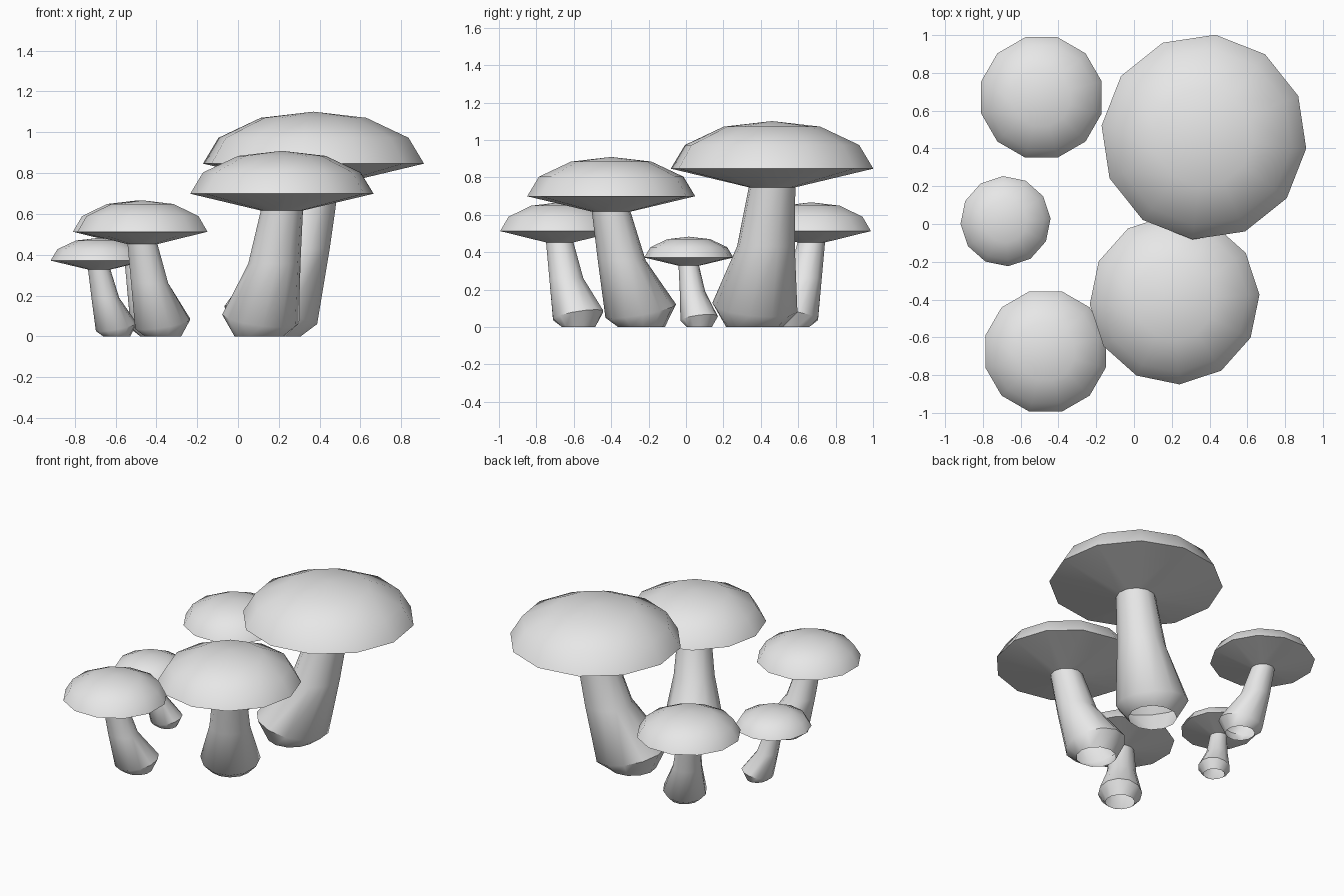
import bpy
import bmesh
from math import cos, sin, tau, radians

if "Cube" in bpy.data.objects:
    bpy.data.objects.remove(bpy.data.objects["Cube"])

SIDES = 12

grey = bpy.data.materials.new("pale_grey")
grey.use_nodes = True
grey.diffuse_color = (0.8, 0.8, 0.8, 1)
grey.node_tree.nodes["Principled BSDF"].inputs["Base Color"].default_value = (0.8, 0.8, 0.8, 1)


def loft(name, rings, apex=None):
    """Skin rings of (radius, z, x offset, tilt), optionally closed by an apex point."""
    bm = bmesh.new()
    loops = []
    for radius, z, shift, tilt in rings:
        loop = []
        for i in range(SIDES):
            a = tau * i / SIDES
            x = radius * cos(a)
            loop.append(bm.verts.new((x + shift, radius * sin(a), z + tilt * x)))
        loops.append(loop)
    for low, high in zip(loops, loops[1:]):
        for i in range(SIDES):
            j = (i + 1) % SIDES
            bm.faces.new((low[i], low[j], high[j], high[i]))
    if apex is not None:
        tip = bm.verts.new((0, 0, apex))
        for i in range(SIDES):
            bm.faces.new((loops[-1][i], loops[-1][(i + 1) % SIDES], tip))
    mesh = bpy.data.meshes.new(name)
    bm.to_mesh(mesh)
    bm.free()
    mesh.materials.append(grey)
    return mesh


# Unit mushroom: cap radius 1, foot leaning out along +x
cap_mesh = loft("cap", [(0.23, 1.37, 0, 0), (1, 1.553, 0, 0),
                        (0.86, 1.785, 0, 0), (0.477, 1.965, 0, 0)], apex=2.02)
stem_mesh = loft("stem", [(0.28, 0, 0.43, 0), (0.42, 0.19, 0.42, 0.22),
                          (0.285, 0.79, 0.15, 0), (0.23, 1.37, 0, 0)])

# Name, centre, cap radius, lean direction in degrees
mushrooms = [
    ("large", 0.37, 0.46, 0.545, 203.6),
    ("medium", 0.215, -0.40, 0.45, 123.3),
    ("back_small", -0.49, 0.67, 0.33, -45),
    ("front_small", -0.468, -0.675, 0.33, 45),
    ("tiny", -0.68, 0.015, 0.239, 33.5),
]

for label, x, y, size, lean in mushrooms:
    for part, mesh in (("cap", cap_mesh), ("stem", stem_mesh)):
        ob = bpy.data.objects.new(f"{label}_mushroom_{part}", mesh)
        ob.location = (x, y, 0)
        ob.scale = (size, size, size)
        ob.rotation_euler.z = radians(lean)
        bpy.context.collection.objects.link(ob)

# Smooth surfaces with a crisp cap rim
for mesh in (cap_mesh, stem_mesh):
    mesh.shade_smooth()
    mesh.set_sharp_from_angle(angle=radians(50))
